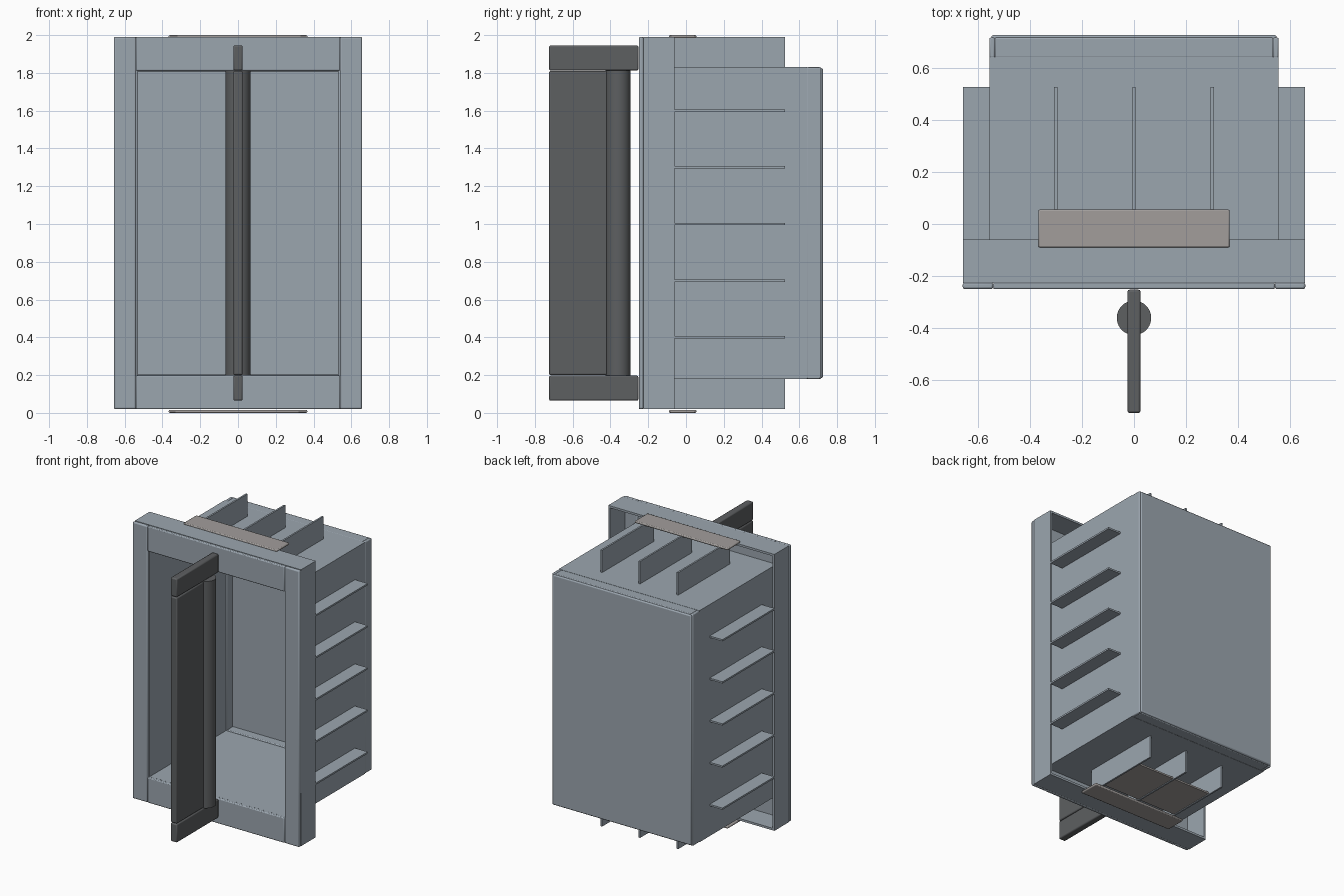
import bpy

if "Cube" in bpy.data.objects:
    bpy.data.objects.remove(bpy.data.objects["Cube"])


def material(name, rgb):
    m = bpy.data.materials.new(name)
    m.diffuse_color = (*rgb, 1)
    m.use_nodes = True
    m.node_tree.nodes["Principled BSDF"].inputs["Base Color"].default_value = m.diffuse_color
    return m


STEEL = material("blue_grey_steel", (0.33, 0.38, 0.43))
DARK = material("dark_grip", (0.11, 0.115, 0.12))
WARM = material("warm_grey", (0.36, 0.34, 0.33))


def box(name, x, y, z, mat=STEEL, bevel=0.0):
    """Box given by (min, max) ranges on each axis."""
    spans = (x, y, z)
    bpy.ops.mesh.primitive_cube_add(size=1, location=[(a + b) / 2 for a, b in spans])
    ob = bpy.context.object
    ob.name = name
    ob.scale = [b - a for a, b in spans]
    bpy.ops.object.transform_apply(location=False, rotation=False, scale=True)
    ob.data.materials.append(mat)
    if bevel:
        mod = ob.modifiers.new("bevel", 'BEVEL')
        mod.width = bevel
        mod.segments = 2
        bpy.ops.object.shade_smooth_by_angle()
    return ob


def mirrored(a, b, side):
    """Range a..b placed on the negative or positive side."""
    return tuple(sorted((a * side, b * side)))


def about_mid(a, b, side):
    """Height range a..b measured from mid height, up or down."""
    return tuple(1.005 + v for v in mirrored(a, b, side))


# Front frame, case walls and fins, repeated on both sides
for s, tag in ((-1, "left"), (1, "right")):
    box(tag + "_frame_stile", mirrored(0.54, 0.657, s), (-0.25, -0.225), (0.02, 1.99), bevel=0.008)
    box(tag + "_frame_flange", mirrored(0.64, 0.655, s), (-0.226, -0.06), (0.02, 1.99))
    box(tag + "_case_wall", mirrored(0.54, 0.555, s), (-0.226, 0.64), (0.18, 1.83))
    box(tag + "_back_tray_side", mirrored(0.533, 0.555, s), (0.637, 0.715), (0.18, 1.83), bevel=0.006)
    for i in range(5):
        box(f"{tag}_fin_{i + 1}", mirrored(0.554, 0.655, s), (-0.06, 0.525),
            (0.394 + 0.3 * i, 0.406 + 0.3 * i))

# The same parts along the bottom and top
for s, tag in ((-1, "bottom"), (1, "top")):
    box(tag + "_frame_rail", (-0.54, 0.54), (-0.25, -0.225), about_mid(0.806, 0.985, s), bevel=0.006)
    box(tag + "_frame_flange", (-0.64, 0.64), (-0.226, -0.06), about_mid(0.97, 0.985, s))
    box(tag + "_case_wall", (-0.54, 0.54), (-0.226, 0.64), about_mid(0.81, 0.825, s))
    box(tag + "_back_tray_side", (-0.535, 0.535), (0.637, 0.715), about_mid(0.803, 0.825, s), bevel=0.006)
    for i in (-1, 0, 1):
        box(f"{tag}_fin_{i + 2}", (0.3 * i - 0.006, 0.3 * i + 0.006), (-0.06, 0.525),
            about_mid(0.824, 0.985, s))

# Back panel closing the case
box("back_panel", (-0.547, 0.547), (0.70, 0.725), (0.185, 1.825), bevel=0.008)

# Top and bottom mounting plates
box("top_plate", (-0.367, 0.367), (-0.09, 0.055), (1.984, 2.0), WARM, 0.006)
box("bottom_plate", (-0.367, 0.367), (-0.09, 0.055), (0.0, 0.016), WARM, 0.006)
# Under tray between the lower fins
box("under_tray", (-0.3, 0.3), (0.05, 0.4), (0.025, 0.037), WARM)

# Central handle: end arms, blade and round grip
for z, tag in (((0.065, 0.197), "lower"), ((1.813, 1.945), "upper")):
    box(tag + "_handle_arm", (-0.025, 0.025), (-0.725, -0.252), z, DARK, 0.008)
box("handle_blade", (-0.025, 0.025), (-0.725, -0.415), (0.2, 1.81), DARK, 0.008)
bpy.ops.mesh.primitive_cylinder_add(vertices=48, radius=0.066, depth=1.616, location=(0, -0.36, 1.005))
grip = bpy.context.object
grip.name = "handle_grip"
grip.data.materials.append(DARK)
bpy.ops.object.shade_smooth_by_angle()
